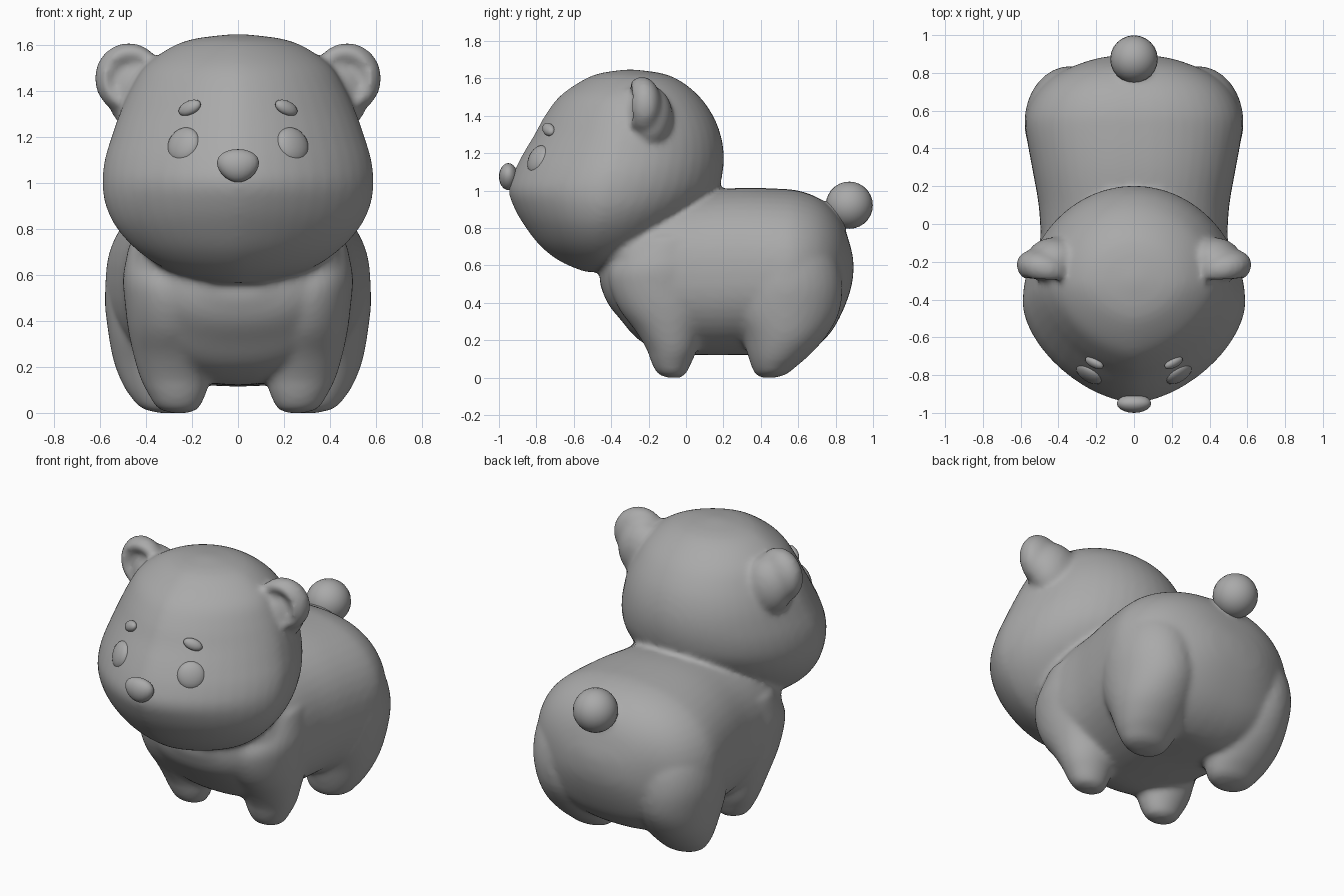
import bpy, bmesh, math
from mathutils import Matrix, Vector

if "Cube" in bpy.data.objects:
    bpy.data.objects.remove(bpy.data.objects["Cube"])

grey = bpy.data.materials.new("warm grey")
grey.diffuse_color = (0.4, 0.4, 0.4, 1)
grey.use_nodes = True
grey.node_tree.nodes["Principled BSDF"].inputs["Base Color"].default_value = grey.diffuse_color


def finish(name, bm):
    bmesh.ops.recalc_face_normals(bm, faces=bm.faces)
    me = bpy.data.meshes.new(name)
    bm.to_mesh(me)
    bm.free()
    me.materials.append(grey)
    me.polygons.foreach_set("use_smooth", [True] * len(me.polygons))
    ob = bpy.data.objects.new(name, me)
    bpy.context.collection.objects.link(ob)
    return ob


def refine(rows, n=4):
    """Catmull-Rom interpolation of a table of section rows."""
    out = []
    for i in range(len(rows) - 1):
        a, b = rows[max(i - 1, 0)], rows[i]
        c, d = rows[i + 1], rows[min(i + 2, len(rows) - 1)]
        for k in range(n):
            t = k / n
            out.append([0.5 * (2 * q + (r - p) * t + (2 * p - 5 * q + 4 * r - s) * t * t
                               + (3 * q - p - 3 * r + s) * t ** 3)
                        for p, q, r, s in zip(a, b, c, d)])
    return out + [rows[-1]]


def loft(bm, rows, section, n=48):
    rings = []
    for row in refine(rows):
        rings.append([bm.verts.new(section(row, 2 * math.pi * i / n)) for i in range(n)])
    for a, b in zip(rings, rings[1:]):
        for i in range(n):
            j = (i + 1) % n
            bm.faces.new((a[i], a[j], b[j], b[i]))
    bm.faces.new(rings[0])
    bm.faces.new(rings[-1])


def power(v, e):
    return math.copysign(abs(v) ** e, v)


def ellipsoid(bm, centre, radii, rot=None, u=32, v=20):
    m = Matrix.Translation(centre) @ (rot or Matrix()) @ Matrix.Diagonal((*radii, 1))
    return bmesh.ops.create_uvsphere(bm, u_segments=u, v_segments=v, radius=1, matrix=m)["verts"]


# Head: stacked slices (z, front y, back y, half width), pointed towards the muzzle
def head_section(r, a):
    z, yf, yb, w = r
    mid = yf * 0.53 + yb * 0.47
    c, s = math.cos(a), math.sin(a)
    e = 2 / 1.65 if s < 0 else 1.0
    return (w * power(c, e), mid + power(s, e) * ((mid - yf) if s < 0 else (yb - mid)), z)


bm = bmesh.new()
loft(bm, [(1.647, -.33, -.27, .03), (1.625, -.47, -.12, .2), (1.58, -.57, -.02, .31),
          (1.5, -.68, .075, .41), (1.4, -.755, .145, .47), (1.3, -.81, .185, .515),
          (1.2, -.87, .202, .55), (1.1, -.92, .197, .58), (1.0, -.948, .17, .59),
          (.9, -.915, .1, .575), (.8, -.855, 0, .525), (.7, -.775, -.1, .43),
          (.62, -.67, -.2, .3), (.565, -.54, -.32, .11)], head_section)
skin = finish("bear_skin", bm)


# Body: sections along y (y, bottom, top, half width)
def body_section(r, a):
    y, zb, zt, w = r
    e = 2 / 2.3
    return (w * power(math.cos(a), e), y, (zb + zt) / 2 + (zt - zb) / 2 * power(math.sin(a), e))


bm = bmesh.new()
loft(bm, [(-.46, .5, .62, .12), (-.42, .4, .75, .28), (-.35, .31, .9, .4), (-.25, .2, .95, .46),
          (-.1, .13, .98, .49), (.1, .12, 1.0, .505), (.3, .12, 1.015, .54), (.5, .115, 1.01, .575),
          (.6, .12, 1.0, .567), (.7, .17, .965, .515), (.78, .25, .905, .43), (.84, .36, .82, .31),
          (.88, .47, .7, .18), (.895, .55, .63, .05)], body_section)
parts = [finish("body", bm)]

# Legs: stacked ovals (z, inner x, outer x, front y, back y)
front_leg = [(0, .21, .29, -.1, -.03), (.02, .17, .35, -.15, 0), (.08, .14, .39, -.185, .03),
             (.15, .12, .425, -.21, .06), (.25, .1, .455, -.27, .09), (.37, .1, .48, -.36, .14),
             (.5, .1, .495, -.41, .15), (.6, .1, .5, -.4, .15), (.75, .12, .47, -.3, .12)]
hind_leg = [(0, .25, .35, .4, .48), (.02, .19, .42, .37, .54), (.06, .16, .46, .35, .59),
            (.12, .14, .5, .33, .66), (.22, .12, .54, .3, .75), (.35, .1, .565, .24, .82),
            (.5, .1, .58, .24, .835), (.65, .1, .56, .26, .8), (.8, .15, .5, .3, .7)]
for name, rows in (("front_leg", front_leg), ("hind_leg", hind_leg)):
    for side in (-1, 1):
        bm = bmesh.new()
        loft(bm, rows, lambda r, a: (side * ((r[1] + r[2]) / 2 + (r[2] - r[1]) / 2 * math.cos(a)),
                                     (r[3] + r[4]) / 2 + (r[4] - r[3]) / 2 * math.sin(a), r[0]), 32)
        parts.append(finish(name, bm))

# Ears: flattened lobes with a dished front, on a rounded root
for side in (-1, 1):
    bm = bmesh.new()
    turn = Matrix.Rotation(side * 0.25, 4, 'Z')
    lobe = ellipsoid(bm, (side * .475, -.235, 1.455), (.152, .1, .155), turn)
    for v in lobe:
        p = v.co - Vector((side * .465, -.235, 1.455))
        r = math.hypot(p.x, p.z) / .115
        if p.y < 0 and r < 1:
            v.co.y += .085 * (1 - r * r)
    parts.append(finish("ear", bm))
    bm = bmesh.new()
    ellipsoid(bm, (side * .42, -.19, 1.39), (.15, .12, .17))
    parts.append(finish("ear_root", bm))

# Tail stub that blends into the rump
bm = bmesh.new()
ellipsoid(bm, (0, .79, .87), (.09, .09, .08))
parts.append(finish("tail_root", bm))

# Fuse everything into one soft skin
for ob in parts + [skin]:
    ob.select_set(True)
bpy.context.view_layer.objects.active = skin
bpy.ops.object.join()
remesh = skin.modifiers.new("fuse", 'REMESH')
remesh.mode = 'VOXEL'
remesh.voxel_size = 0.016
remesh.use_smooth_shade = True
soft = skin.modifiers.new("soften", 'SMOOTH')
soft.factor = 0.5
soft.iterations = 10

# Tail ball
bm = bmesh.new()
ellipsoid(bm, (0, .873, .922), (.126, .126, .126), None, 24, 14)
finish("tail", bm)

# Nose: wide at the top, narrowing below
bm = bmesh.new()
for v in ellipsoid(bm, (0, -.95, 1.075), (.09, .05, .072), None, 20, 12):
    v.co.x *= 1 + 2.5 * (v.co.z - 1.075)
finish("nose", bm)

# Eyes and brows: flattened beads that follow the face
for side in (-1, 1):
    face = Matrix.Rotation(side * 0.6, 4, 'Z') @ Matrix.Rotation(-0.35, 4, 'X')
    bm = bmesh.new()
    ellipsoid(bm, (side * .237, -.79, 1.165), (.08, .038, .08), face, 20, 12)
    finish("eye", bm)
    bm = bmesh.new()
    tilt = face @ Matrix.Rotation(side * 0.4, 4, 'Y')
    ellipsoid(bm, (side * .21, -.735, 1.327), (.056, .025, .032), tilt, 16, 10)
    finish("brow", bm)
